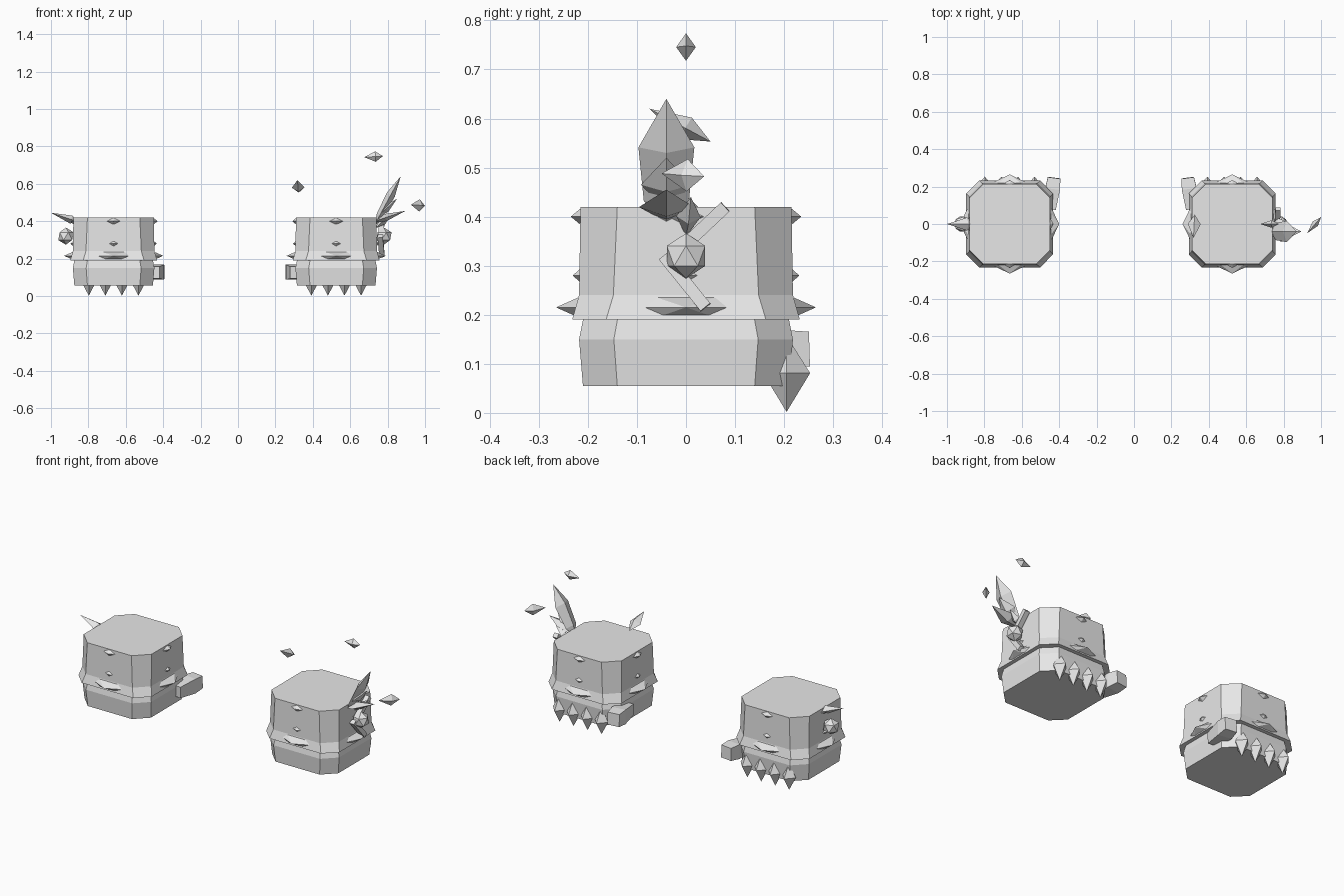
import bpy, bmesh, math
from mathutils import Vector

cube = bpy.data.objects.get("Cube")
if cube:
    bpy.data.objects.remove(cube, do_unlink=True)

grey = bpy.data.materials.new("stone_grey")
grey.use_nodes = True
grey.diffuse_color = (0.8, 0.8, 0.8, 1)
grey.node_tree.nodes["Principled BSDF"].inputs["Base Color"].default_value = (0.8, 0.8, 0.8, 1)


def finish(name, bm):
    bmesh.ops.recalc_face_normals(bm, faces=bm.faces)
    mesh = bpy.data.meshes.new(name)
    bm.to_mesh(mesh)
    bm.free()
    mesh.materials.append(grey)
    obj = bpy.data.objects.new(name, mesh)
    bpy.context.collection.objects.link(obj)
    return obj


def loft(name, rings):
    """Skin a list of point rings; a ring of one point is an apex."""
    bm = bmesh.new()
    loops = [[bm.verts.new(p) for p in ring] for ring in rings]
    for a, b in zip(loops, loops[1:]):
        n = max(len(a), len(b))
        for i in range(n):
            j = (i + 1) % n
            if len(a) == 1:
                bm.faces.new((a[0], b[i], b[j]))
            elif len(b) == 1:
                bm.faces.new((a[i], a[j], b[0]))
            else:
                bm.faces.new((a[i], a[j], b[j], b[i]))
    for end in (loops[0], loops[-1]):
        if len(end) > 2:
            bm.faces.new(end)
    return finish(name, bm)


def spindle(name, start, end, stations, side=(0, 1, 0), sides=4, turn=0.0):
    """Loft along an axis; stations are (fraction, side radius, other radius)."""
    a, b = Vector(start), Vector(end)
    axis = (b - a).normalized()
    u = Vector(side)
    u = (u - axis * u.dot(axis)).normalized()
    v = axis.cross(u)
    rings = []
    for t, ru, rv in stations:
        c = a.lerp(b, t)
        if ru == 0:
            rings.append([c])
            continue
        angles = [turn + math.tau * i / sides for i in range(sides)]
        rings.append([c + u * ru * math.cos(k) + v * rv * math.sin(k) for k in angles])
    return loft(name, rings)


def crystal(name, start, end, wide, thin, shoulder=0.5, side=(0, 1, 0)):
    return spindle(name, start, end, [(0, 0, 0), (shoulder, wide, thin), (1, 0, 0)], side)


def octagon(cx, half, flat, z):
    pts = [(half, -flat), (half, flat), (flat, half), (-flat, half),
           (-half, flat), (-half, -flat), (-flat, -half), (flat, -half)]
    return [(cx + x, y, z) for x, y in pts]


def gauntlet(label, cx, out):
    """out is the direction of the outer side, opposite the thumb."""
    loft(label + "_fist", [octagon(cx, *s) for s in (
        (0.21, 0.14, 0.055), (0.218, 0.147, 0.15), (0.208, 0.138, 0.2))])
    loft(label + "_cuff", [octagon(cx, *s) for s in (
        (0.232, 0.163, 0.19), (0.218, 0.148, 0.24), (0.215, 0.14, 0.42))])

    # Studs and a wide ridge on each of the four walls
    for n in range(4):
        ang = n * math.pi / 2
        d = Vector((math.cos(ang), math.sin(ang), 0))
        t = Vector((-d.y, d.x, 0))

        def stud(part, z, w, h, tip, inner, depth):
            base = Vector((cx, 0, z)) + d * depth
            ring = [base + t * w, base + t * w * inner + Vector((0, 0, h)),
                    base - t * w * inner + Vector((0, 0, h)), base - t * w,
                    base - t * w * inner - Vector((0, 0, h)),
                    base + t * w * inner - Vector((0, 0, h))]
            loft(f"{label}_{part}_{n}", [ring, [Vector((cx, 0, z)) + d * tip]])

        stud("upper_stud", 0.4, 0.042, 0.019, 0.235, 0.1, 0.212)
        stud("lower_stud", 0.28, 0.032, 0.017, 0.231, 0.1, 0.212)
        stud("ridge", 0.215, 0.094, 0.02, 0.265, 0.62, 0.22)

    # Row of knuckle spikes along the lower back edge
    for i in range(4):
        x = cx + (i - 1.5) * 0.0885
        crystal(f"{label}_knuckle_{i}", (x, 0.205, 0.002), (x, 0.205, 0.157), 0.048, 0.042, 0.51)

    # Thumb on the inner side
    spindle(label + "_thumb", (cx - out * 0.215, 0.08, 0.125), (cx - out * 0.238, 0.247, 0.13),
            [(0, 0.045, 0.045), (0.65, 0.056, 0.058), (1, 0.048, 0.05)],
            side=(1, 0, 0), turn=math.pi / 4)

    # Faceted gem on the outer side
    bm = bmesh.new()
    bmesh.ops.create_icosphere(bm, subdivisions=1, radius=0.046)
    bmesh.ops.translate(bm, verts=bm.verts, vec=(cx + out * 0.255, 0, 0.32))
    finish(label + "_gem", bm)


gauntlet("right_gauntlet", -0.665, -1)
gauntlet("left_gauntlet", 0.525, 1)

# Diagonal straps beside the left gem
for name, a, b in (("upper_strap", (0.765, -0.01, 0.335), (0.77, 0.08, 0.42)),
                   ("lower_strap", (0.76, -0.045, 0.32), (0.77, 0.04, 0.215))):
    spindle(name, a, b, [(0, 0.02, 0.018), (1, 0.02, 0.018)], side=(1, 0, 0), turn=math.pi / 4)

# Crystal plume on the left gauntlet
spindle("tall_crystal", (0.73, -0.04, 0.38), (0.87, -0.04, 0.64),
        [(0, 0, 0), (0.2, 0.046, 0.018), (0.62, 0.057, 0.024), (1, 0, 0)])
crystal("middle_crystal", (0.73, -0.04, 0.41), (0.85, -0.04, 0.52), 0.052, 0.02)
crystal("low_crystal", (0.7, -0.04, 0.39), (0.895, -0.04, 0.455), 0.056, 0.02, 0.45)
crystal("small_crystal", (0.73, 0, 0.36), (0.82, 0.01, 0.44), 0.025, 0.02)

# Spike on the right gauntlet
crystal("outer_spike", (-1.0, 0, 0.445), (-0.85, 0, 0.395), 0.035, 0.022, 0.72)

# Floating shards
crystal("inner_shard", (0.318, -0.075, 0.62), (0.325, 0.05, 0.553), 0.034, 0.025, 0.6, (1, 0, 0))
crystal("top_shard", (0.675, 0, 0.742), (0.775, 0, 0.748), 0.02, 0.028, 0.6)
crystal("outer_shard", (0.925, -0.05, 0.488), (1.0, 0.037, 0.482), 0.033, 0.018, 0.6, (0, 0, 1))
